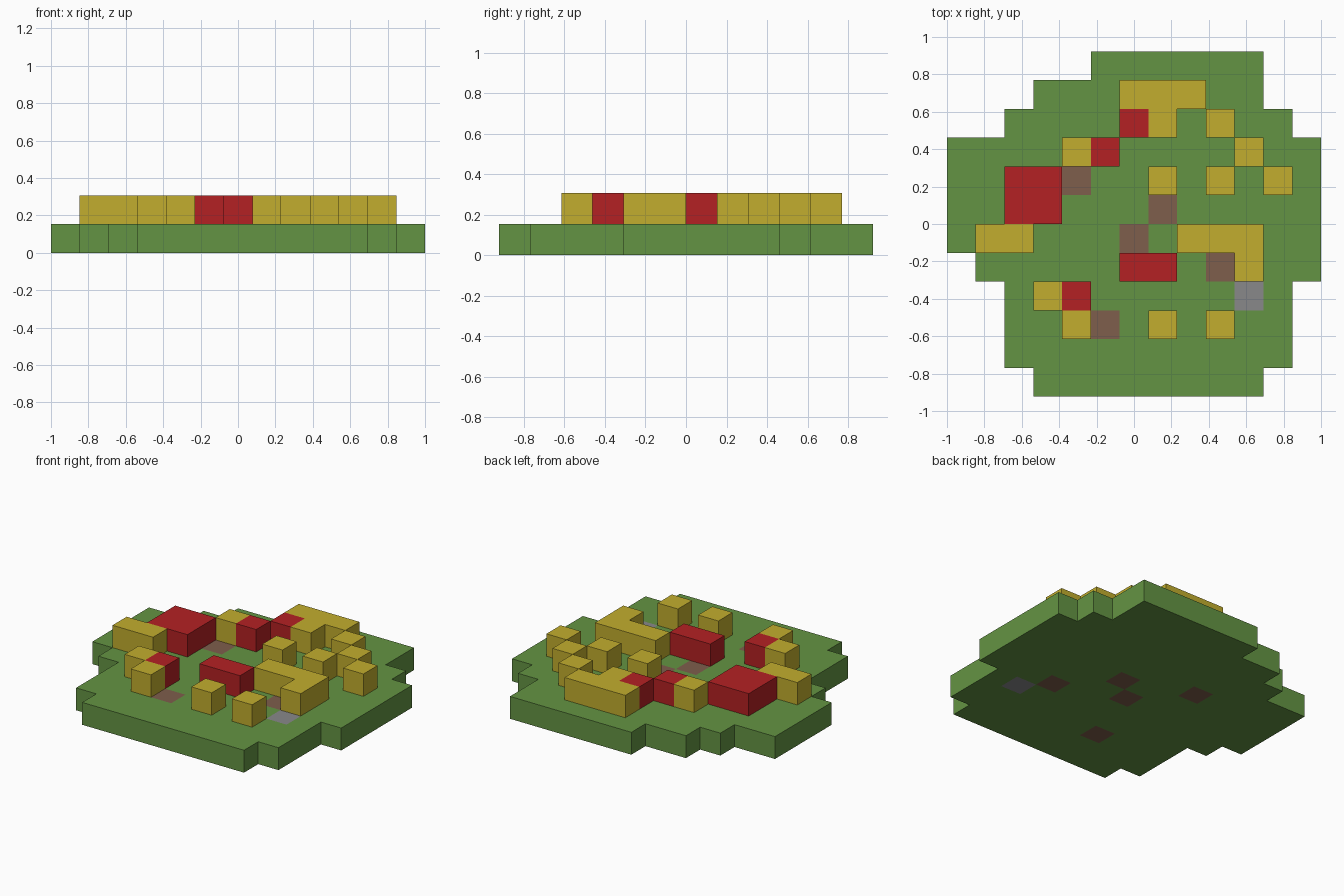
import bpy
import bmesh
import math

default_cube = bpy.data.objects.get("Cube")
if default_cube:
    bpy.data.objects.remove(default_cube, do_unlink=True)

# Plan, back row first: g turf, s soil, p stone, y yellow block, r red block
PLAN = [
    ".....gggggg..",
    "...gggyyygg..",
    "..ggggrygygg.",
    "ggggyrggggygg",
    "ggrrsggygygyg",
    "ggrrgggsggggg",
    "gyygggsgyyygg",
    ".gggggrrgsygg",
    "..gyrgggggpg.",
    "..ggysgygygg.",
    "..gggggggggg.",
    "...gggggggg..",
]
ROWS, COLS = len(PLAN), len(PLAN[0])
CELL = 2 / COLS


def linear(value):
    c = value / 255
    return c / 12.92 if c <= 0.04045 else ((c + 0.055) / 1.055) ** 2.4


def make_material(name, rgb):
    colour = [linear(v) for v in rgb] + [1]
    mat = bpy.data.materials.new(name)
    mat.use_nodes = True
    mat.diffuse_color = colour
    mat.node_tree.nodes["Principled BSDF"].inputs["Base Color"].default_value = colour
    return mat


green = make_material("grass green", (100, 148, 67))
brown = make_material("soil brown", (126, 94, 76))
grey = make_material("stone grey", (136, 136, 138))
yellow = make_material("petal yellow", (194, 174, 46))
red = make_material("petal red", (180, 33, 35))


def cells_of(kinds):
    return {(c, r) for r, row in enumerate(PLAN) for c, k in enumerate(row) if k in kinds}


def islands(cells):
    """Split a set of cells into groups joined along their sides."""
    left = set(cells)
    while left:
        stack, group = [min(left)], set()
        while stack:
            cell = stack.pop()
            if cell in left:
                left.remove(cell)
                group.add(cell)
                c, r = cell
                stack += [(c + 1, r), (c - 1, r), (c, r + 1), (c, r - 1)]
        yield group


def build_slab(name, cells, level, mats, index_of=lambda cell: 0):
    """One cell high slab that follows the outline of the cells."""
    bm = bmesh.new()
    low, high = level * CELL, (level + 1) * CELL

    def face(points, cell):
        f = bm.faces.new([bm.verts.new(p) for p in points])
        f.material_index = index_of(cell)

    for c, r in sorted(cells):
        x0, y1 = (c - COLS / 2) * CELL, (ROWS / 2 - r) * CELL
        x1, y0 = x0 + CELL, y1 - CELL
        ring = [(x0, y0), (x1, y0), (x1, y1), (x0, y1)]
        face([(x, y, high) for x, y in ring], (c, r))
        face([(x, y, low) for x, y in reversed(ring)], (c, r))
        beside = [(c, r + 1), (c + 1, r), (c, r - 1), (c - 1, r)]
        for i, other in enumerate(beside):
            if other not in cells:
                a, b = ring[i], ring[(i + 1) % 4]
                face([(*a, low), (*b, low), (*b, high), (*a, high)], (c, r))
    bmesh.ops.remove_doubles(bm, verts=bm.verts[:], dist=CELL / 100)
    bmesh.ops.dissolve_limit(bm, angle_limit=math.radians(1), verts=bm.verts[:],
                             edges=bm.edges[:], delimit={"MATERIAL"})
    mesh = bpy.data.meshes.new(name)
    bm.to_mesh(mesh)
    bm.free()
    for mat in mats:
        mesh.materials.append(mat)
    obj = bpy.data.objects.new(name, mesh)
    bpy.context.collection.objects.link(obj)
    return obj


# Turf slab with flush soil and stone patches
def patch(cell):
    return {"s": 1, "p": 2}.get(PLAN[cell[1]][cell[0]], 0)


build_slab("turf_slab", cells_of("gspyr"), 0, [green, brown, grey], patch)

# Raised blocks on the turf
for kind, title, mat in (("y", "yellow_block", yellow), ("r", "red_block", red)):
    for number, group in enumerate(islands(cells_of(kind)), 1):
        build_slab(f"{title}_{number}", group, 1, [mat])
